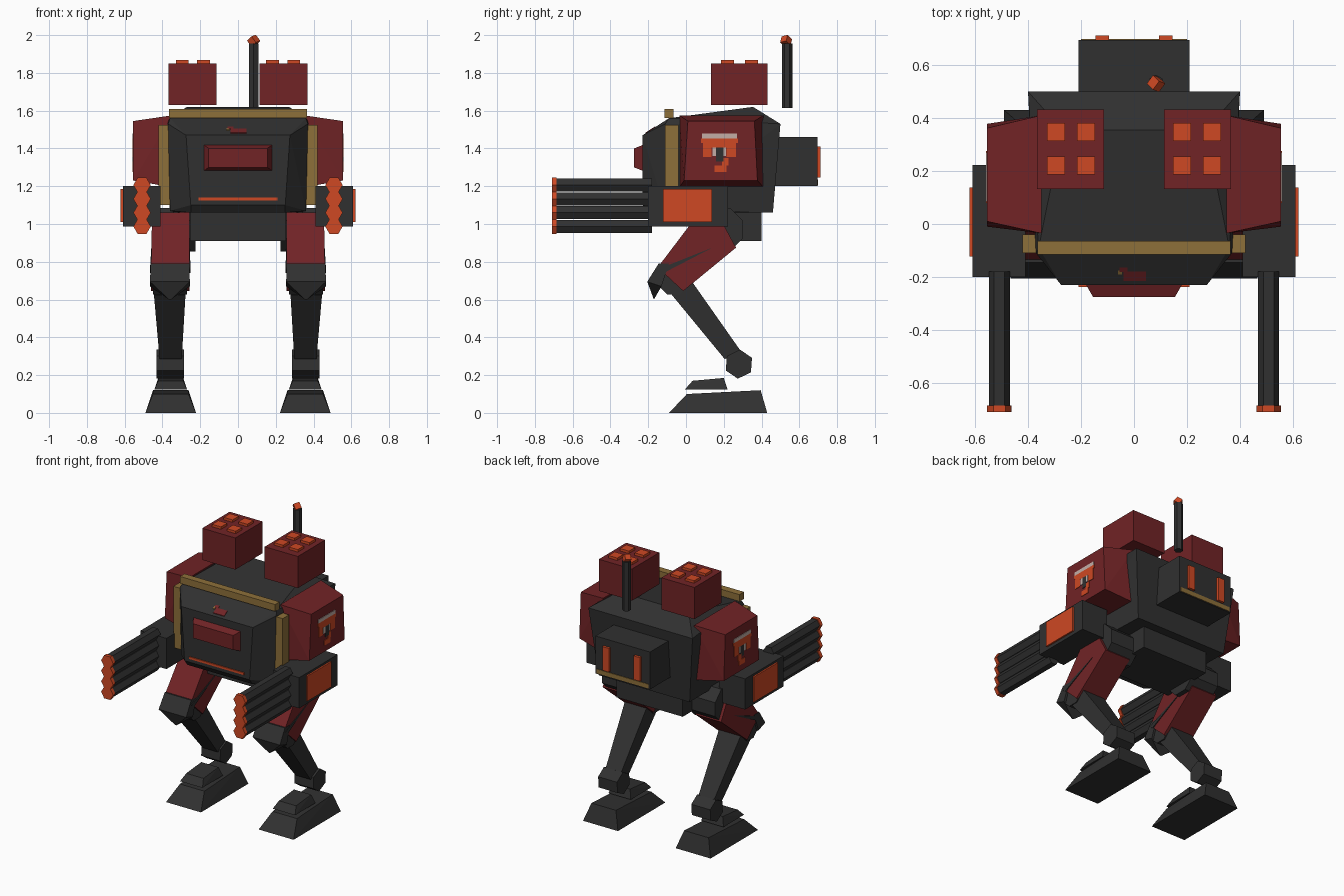
import bpy, bmesh, math
from mathutils import Matrix, Vector

if "Cube" in bpy.data.objects:
    bpy.data.objects.remove(bpy.data.objects["Cube"])


def mat(name, col):
    m = bpy.data.materials.new(name)
    m.diffuse_color = (*col, 1)
    m.use_nodes = True
    m.node_tree.nodes["Principled BSDF"].inputs["Base Color"].default_value = m.diffuse_color
    return m


GREY = mat("dark_grey", (0.030, 0.030, 0.030))
RED = mat("dark_red", (0.165, 0.017, 0.019))
ORANGE = mat("orange", (0.62, 0.065, 0.017))
GOLD = mat("dull_gold", (0.27, 0.16, 0.042))
PALE = mat("pale_grey", (0.55, 0.42, 0.38))


def finish(name, bm, m, mirror=False):
    """Turn a bmesh into an object, optionally with a copy across x = 0."""
    bmesh.ops.recalc_face_normals(bm, faces=bm.faces)
    for side in ("right", "left") if mirror else ("",):
        if side == "left":
            bmesh.ops.scale(bm, vec=(-1, 1, 1), verts=bm.verts)
            bmesh.ops.reverse_faces(bm, faces=bm.faces)
        full = f"{side}_{name}" if side else name
        me = bpy.data.meshes.new(full)
        bm.to_mesh(me)
        me.materials.append(m)
        bpy.context.collection.objects.link(bpy.data.objects.new(full, me))
    bm.free()


def hull(name, pts, m, mirror=False):
    """Flat-faced convex block around a few points."""
    bm = bmesh.new()
    for p in pts:
        bm.verts.new(p)
    r = bmesh.ops.convex_hull(bm, input=bm.verts)
    junk = {v for v in r["geom_interior"] + r["geom_unused"] if isinstance(v, bmesh.types.BMVert)}
    if junk:
        bmesh.ops.delete(bm, geom=list(junk), context="VERTS")
    bmesh.ops.dissolve_limit(bm, angle_limit=0.02, verts=bm.verts, edges=bm.edges)
    finish(name, bm, m, mirror)


def box(name, x, y, z, m, mirror=False):
    hull(name, [(a, b, c) for a in x for b in y for c in z], m, mirror)


def sym(pts):
    return [(s * x, y, z) for x, y, z in pts for s in (1, -1)]


def rect(x, y, z):
    """Four corners; exactly one of the axes is a single number."""
    t = lambda v: v if isinstance(v, tuple) else (v,)
    return [(a, b, c) for a in t(x) for b in t(y) for c in t(z)]


def side_block(name, profile, m):
    """Mirrored limb: profile of (y, z, x_inner, x_outer)."""
    hull(name, [(x, y, z) for y, z, a, b in profile for x in (a, b)], m, True)


def prism(name, sides, r, centre, length, axis, m, mirror=False, spin=0.0):
    bm = bmesh.new()
    rot = Vector((0, 0, 1)).rotation_difference(Vector(axis)).to_matrix().to_4x4()
    bmesh.ops.create_cone(bm, cap_ends=True, segments=sides, radius1=r, radius2=r, depth=length,
                          matrix=Matrix.Translation(centre) @ rot @ Matrix.Rotation(spin, 4, "Z"))
    finish(name, bm, m, mirror)


# Faceted torso
hull("torso", sym([
    (0.27, 0.355, 1.62), (0.36, -0.09, 1.56), (0.40, 0.50, 1.53), (0.35, 0.46, 1.06),
    (0.275, -0.23, 1.47), (0.25, -0.23, 1.10), (0.37, -0.11, 1.53), (0.36, -0.11, 1.07),
    (0.25, -0.20, 1.06)]), GREY)
box("pelvis", (-0.255, 0.255), (0.03, 0.40), (0.91, 1.08), GREY)

# Gold frame around the cockpit
box("gold_brow_bar", (-0.365, 0.365), (-0.115, -0.065), (1.562, 1.61), GOLD)
box("gold_cheek_bar", (0.355, 0.42), (-0.11, -0.04), (1.10, 1.525), GOLD, True)

# Front visor, lower light strip and small painted mark
hull("visor", sym(rect(0.183, -0.225, (1.28, 1.42)) + rect(0.155, -0.275, (1.30, 1.40))), RED)
box("light_strip", (-0.21, 0.21), (-0.237, -0.229), (1.125, 1.14), ORANGE)


def brow(y, lift):
    return 1.47 + (y + 0.23) * 0.09 / 0.14 + lift


for i, (xa, xb, ya, yb, m) in enumerate([(-0.04, 0.045, -0.215, -0.18, RED),
                                         (-0.055, -0.025, -0.182, -0.165, RED),
                                         (-0.06, -0.045, -0.19, -0.175, GOLD)]):
    hull(f"brow_mark_{i}", [(x, y, brow(y, h)) for x in (xa, xb) for y in (ya, yb)
                            for h in (-0.003, 0.004)], m)

# Backpack with exhaust vents and worn gold edge
box("backpack", (-0.21, 0.21), (0.45, 0.695), (1.20, 1.46), GREY)
box("exhaust_vent", (0.095, 0.145), (0.69, 0.712), (1.245, 1.41), ORANGE, True)
box("backpack_gold_edge", (-0.20, 0.20), (0.69, 0.699), (1.205, 1.235), GOLD)

# Shoulder armour
hull("shoulder_armour", rect(0.35, (-0.035, 0.41), (1.195, 1.575))
     + rect(0.555, (-0.01, 0.378), 1.23) + rect(0.555, (0.01, 0.362), 1.545), RED, True)

# Painted face pattern on the shoulders: thin plates (y0, y1, z0, z1)
for i, (ya, yb, za, zb, m) in enumerate([
        (0.085, 0.27, 1.453, 1.478, PALE), (0.08, 0.275, 1.43, 1.453, ORANGE),
        (0.09, 0.135, 1.355, 1.43, ORANGE), (0.215, 0.265, 1.355, 1.43, ORANGE),
        (0.135, 0.215, 1.405, 1.43, ORANGE), (0.14, 0.16, 1.36, 1.405, PALE),
        (0.16, 0.198, 1.33, 1.405, GREY), (0.198, 0.212, 1.36, 1.405, PALE),
        (0.15, 0.215, 1.275, 1.31, ORANGE), (0.19, 0.225, 1.31, 1.35, ORANGE)]):
    box(f"shoulder_pattern_{i}", (0.552, 0.559), (ya, yb), (za, zb), m, True)

# Roof launchers with four caps each
box("launcher", (0.113, 0.367), (0.132, 0.432), (1.63, 1.85), RED, True)
for i, x in enumerate((0.182, 0.295)):
    for j, y in enumerate((0.22, 0.347)):
        box(f"launcher_cap_{i}{j}", (x - 0.034, x + 0.034), (y - 0.034, y + 0.034),
            (1.845, 1.867), ORANGE, True)

# Antenna
prism("antenna", 6, 0.028, (0.083, 0.535, 1.785), 0.34, (0, 0, 1), GREY)
prism("antenna_tip", 4, 0.0285, (0.083, 0.53, 1.97), 0.04, (1, -1, 1), ORANGE, spin=0.26)

# Arm guns: housing, side panel and four stacked barrels
box("gun_housing", (0.41, 0.61), (-0.20, 0.222), (0.987, 1.20), GREY, True)
box("gun_panel", (0.60, 0.621), (-0.122, 0.138), (1.01, 1.185), ORANGE, True)
for i in range(4):
    z = 0.987 + i * 0.073
    prism(f"gun_barrel_{i}", 6, 0.04, (0.508, -0.435, z), 0.51, (0, 1, 0), GREY, True, math.pi / 2)
    prism(f"gun_muzzle_{i}", 6, 0.046, (0.508, -0.698, z), 0.025, (0, 1, 0), ORANGE, True, math.pi / 2)

# Legs
prism("hip_joint", 8, 0.125, (0.33, 0.185, 0.97), 0.21, (1, 0, 0), GREY, True, math.pi / 8)
side_block("thigh", [(-0.15, 0.77, 0.258, 0.46), (-0.015, 0.645, 0.258, 0.46),
                     (0.265, 0.875, 0.258, 0.455), (0.17, 1.05, 0.258, 0.455),
                     (0.07, 1.06, 0.258, 0.455)], RED)
prism("knee_joint", 8, 0.09, (0.36, -0.065, 0.71), 0.18, (1, 0, 0), GREY, True, math.pi / 8)
side_block("knee_guard", [(-0.205, 0.695, 0.255, 0.466), (-0.145, 0.79, 0.258, 0.462),
                          (-0.17, 0.60, 0.355, 0.365), (-0.13, 0.67, 0.255, 0.466),
                          (-0.09, 0.79, 0.258, 0.462)], GREY)
side_block("knee_spike", [(-0.15, 0.76, 0.252, 0.466), (-0.12, 0.74, 0.252, 0.466),
                          (0.14, 0.875, 0.254, 0.459)], GREY)
side_block("shin", [(-0.075, 0.625, 0.278, 0.445), (0.035, 0.69, 0.278, 0.445),
                    (0.295, 0.32, 0.298, 0.415), (0.205, 0.285, 0.298, 0.415)], GREY)
prism("ankle_joint", 6, 0.077, (0.358, 0.28, 0.258), 0.145, (1, 0, 0), GREY, True, 0.45)

# Feet: lower wedge and upper plate
side_block("foot", [(-0.09, 0, 0.222, 0.49), (0.43, 0, 0.222, 0.49),
                    (0.395, 0.12, 0.262, 0.45), (0.005, 0.10, 0.262, 0.45)], GREY)
side_block("foot_plate", [(-0.005, 0.125, 0.27, 0.442), (0.22, 0.125, 0.27, 0.442),
                          (0.20, 0.185, 0.29, 0.422), (0.035, 0.17, 0.29, 0.422)], GREY)
